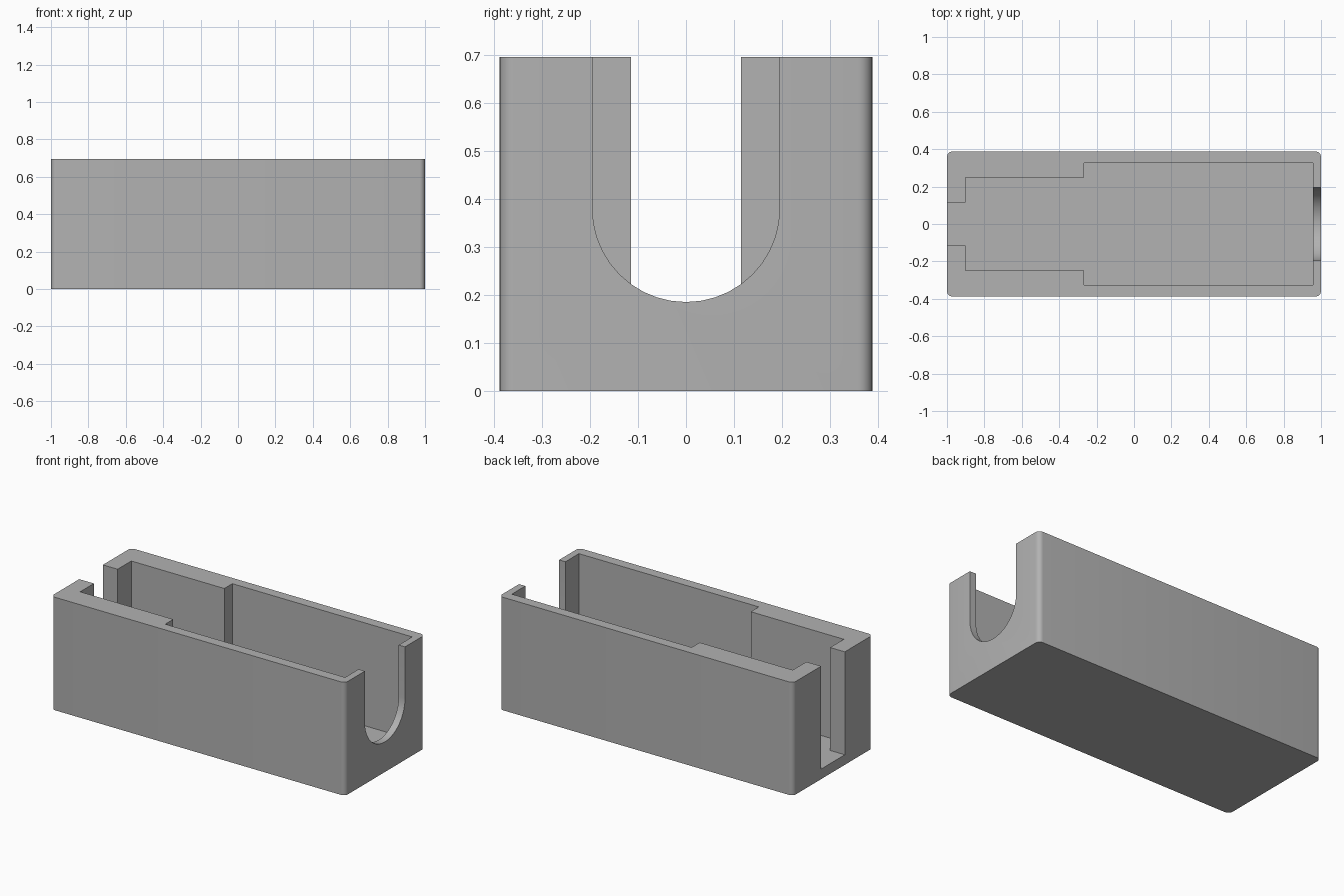
import bpy, bmesh, math
from mathutils import Vector

cube = bpy.data.objects.get("Cube")
if cube:
    bpy.data.objects.remove(cube, do_unlink=True)

HALF_X, HALF_Y, HEIGHT, FLOOR = 1.0, 0.388, 0.695, 0.062
CORNER = 0.03

grey = bpy.data.materials.new("plain grey")
grey.use_nodes = True
colour = (0.445, 0.445, 0.445, 1)
grey.diffuse_color = colour
grey.node_tree.nodes["Principled BSDF"].inputs["Base Color"].default_value = colour


def prism(name, outline, direction):
    """Extrude a closed outline of 3D points along a direction."""
    bm = bmesh.new()
    face = bm.faces.new([bm.verts.new(p) for p in outline])
    grown = bmesh.ops.extrude_face_region(bm, geom=[face])["geom"]
    moved = [g for g in grown if isinstance(g, bmesh.types.BMVert)]
    bmesh.ops.translate(bm, verts=moved, vec=Vector(direction))
    bmesh.ops.recalc_face_normals(bm, faces=bm.faces[:])
    mesh = bpy.data.meshes.new(name)
    bm.to_mesh(mesh)
    bm.free()
    mesh.materials.append(grey)
    obj = bpy.data.objects.new(name, mesh)
    bpy.context.collection.objects.link(obj)
    return obj


def arc(cx, cy, radius, start, end, steps):
    angles = [math.radians(start + (end - start) * i / steps) for i in range(steps + 1)]
    return [(cx + radius * math.cos(a), cy + radius * math.sin(a)) for a in angles]


# Outer block with rounded upright corners
plan = []
for i, (sx, sy) in enumerate([(1, 1), (-1, 1), (-1, -1), (1, -1)]):
    plan += arc(sx * (HALF_X - CORNER), sy * (HALF_Y - CORNER), CORNER, 90 * i, 90 * i + 90, 6)
tray = prism("open_tray", [(x, y, 0) for x, y in plan], (0, 0, HEIGHT))

# Stepped pocket, running out through the narrow end slot
side = [(-1.1, 0.115), (-0.9, 0.115), (-0.9, 0.248),
        (-0.267, 0.248), (-0.267, 0.326), (0.957, 0.326)]
pocket_plan = side + [(x, -y) for x, y in reversed(side)]
pocket = prism("pocket_cutter", [(x, y, FLOOR) for x, y in pocket_plan], (0, 0, 1))

# U-shaped notch through the thin end wall
notch_plan = [(-0.195, 1), *arc(0, 0.38, 0.195, 180, 360, 20), (0.195, 1)]
notch = prism("notch_cutter", [(0.8, y, z) for y, z in notch_plan], (0.4, 0, 0))

bpy.context.view_layer.objects.active = tray
for cutter in (pocket, notch):
    cutter.hide_render = True
    cut = tray.modifiers.new("cut", 'BOOLEAN')
    cut.operation, cut.solver, cut.object = 'DIFFERENCE', 'EXACT', cutter
    bpy.ops.object.modifier_apply(modifier=cut.name)
    bpy.data.objects.remove(cutter, do_unlink=True)

bpy.ops.object.select_all(action='DESELECT')
tray.select_set(True)
bpy.ops.object.shade_smooth_by_angle(angle=math.radians(30))
